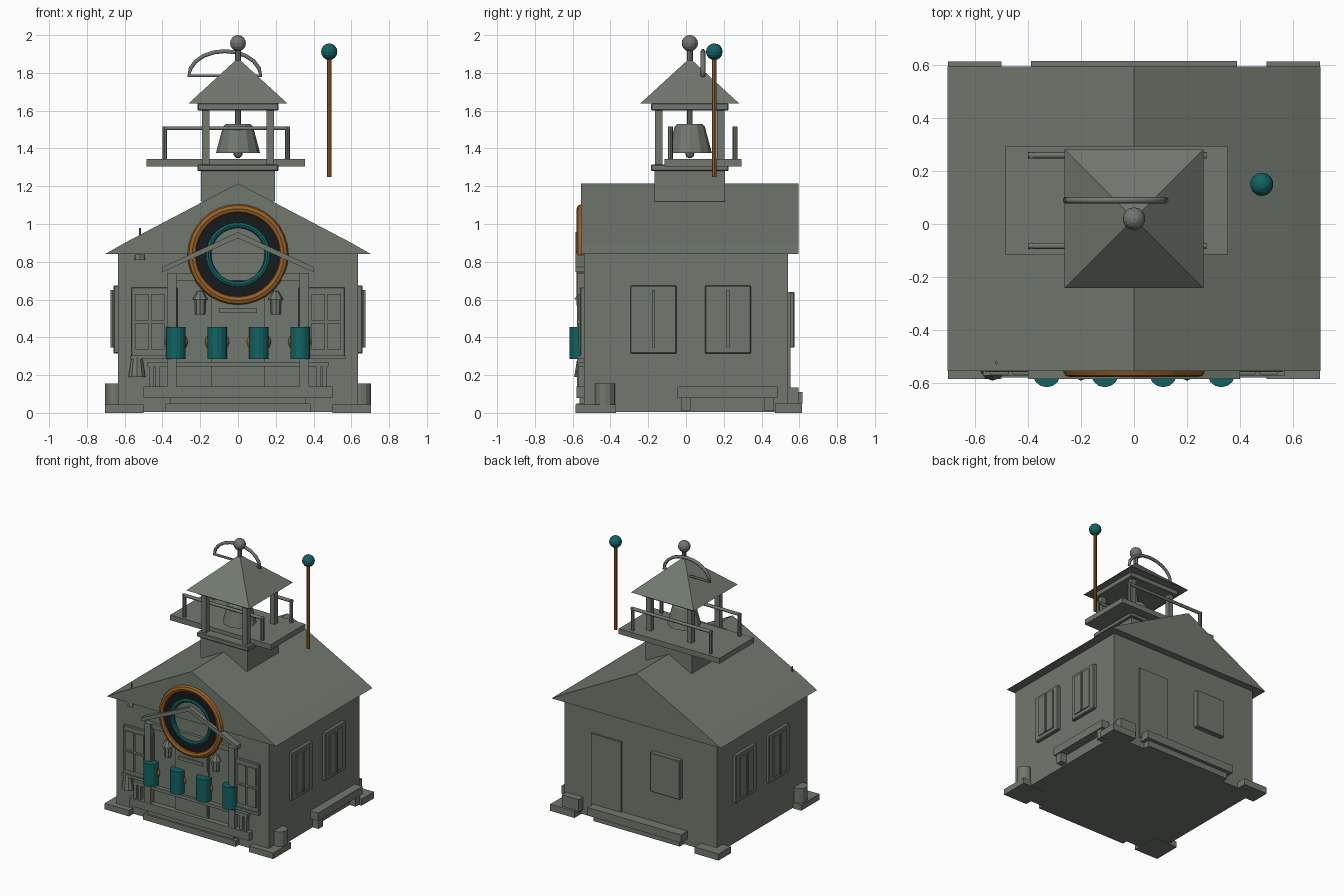
import bpy, bmesh, math
from mathutils import Vector, Matrix

if "Cube" in bpy.data.objects:
    bpy.data.objects.remove(bpy.data.objects["Cube"])


def mat(name, rgb):
    m = bpy.data.materials.new(name)
    m.diffuse_color = (*rgb, 1)
    m.use_nodes = True
    m.node_tree.nodes["Principled BSDF"].inputs["Base Color"].default_value = m.diffuse_color
    return m


STONE = mat("grey_green", (0.165, 0.19, 0.157))
METAL = mat("neutral_grey", (0.17, 0.18, 0.168))
TEAL = mat("teal", (0.006, 0.125, 0.125))
ORANGE = mat("orange_brown", (0.32, 0.12, 0.02))
BLACK = mat("black", (0.008, 0.011, 0.011))


def finish(name, bm, m, smooth=False):
    bmesh.ops.recalc_face_normals(bm, faces=bm.faces[:])
    me = bpy.data.meshes.new(name)
    bm.to_mesh(me)
    bm.free()
    me.materials.append(m)
    for p in me.polygons:
        p.use_smooth = smooth
    ob = bpy.data.objects.new(name, me)
    bpy.context.collection.objects.link(ob)
    return ob


def box(name, x, y, z, m=STONE, bevel=0):
    bm = bmesh.new()
    c = Vector(((x[0]+x[1])/2, (y[0]+y[1])/2, (z[0]+z[1])/2))
    s = (abs(x[1]-x[0]), abs(y[1]-y[0]), abs(z[1]-z[0]), 1)
    bmesh.ops.create_cube(bm, size=1, matrix=Matrix.Translation(c) @ Matrix.Diagonal(s))
    ob = finish(name, bm, m)
    if bevel:
        b = ob.modifiers.new("bevel", 'BEVEL')
        b.width, b.segments = bevel, 1
    return ob


def cone(name, x, y, z0, z1, r0, r1, m=STONE, n=12, turn=0):
    bm = bmesh.new()
    bmesh.ops.create_cone(bm, cap_ends=True, segments=n, radius1=r0, radius2=r1, depth=z1-z0,
                          matrix=Matrix.Translation((x, y, (z0+z1)/2)) @ Matrix.Rotation(turn, 4, 'Z'))
    return finish(name, bm, m)


def ball(name, c, r, m, scale=(1, 1, 1), u=14, v=8):
    bm = bmesh.new()
    bmesh.ops.create_uvsphere(bm, u_segments=u, v_segments=v, radius=r,
                              matrix=Matrix.Translation(c) @ Matrix.Diagonal((*scale, 1)))
    return finish(name, bm, m)


def prism(name, pts, y0, y1, m=STONE):
    # Extrude an XZ profile along y
    bm = bmesh.new()
    f = bm.faces.new([bm.verts.new((x, y0, z)) for x, z in pts])
    g = bmesh.ops.extrude_face_region(bm, geom=[f])
    bmesh.ops.translate(bm, vec=(0, y1-y0, 0),
                        verts=[v for v in g["geom"] if isinstance(v, bmesh.types.BMVert)])
    return finish(name, bm, m)


def ring(name, c, profile, m, n=32):
    # Revolve a closed (radius, y) profile around the y axis
    bm = bmesh.new()
    k = len(profile)
    vs = [[bm.verts.new((c[0]+r*math.cos(a), c[1]+y, c[2]+r*math.sin(a))) for r, y in profile]
          for a in (2*math.pi*i/n for i in range(n))]
    for i in range(n):
        for j in range(k):
            bm.faces.new((vs[i][j], vs[(i+1) % n][j], vs[(i+1) % n][(j+1) % k], vs[i][(j+1) % k]))
    return finish(name, bm, m)


def circle(R, r, n=8):
    return [(R+r*math.cos(2*math.pi*i/n), r*math.sin(2*math.pi*i/n)) for i in range(n)]


def tube(name, pts, r, m=STONE, closed=False):
    cu = bpy.data.curves.new(name, 'CURVE')
    cu.dimensions, cu.bevel_depth, cu.bevel_resolution = '3D', r, 1
    cu.use_fill_caps = True
    s = cu.splines.new('POLY')
    s.points.add(len(pts)-1)
    for p, q in zip(s.points, pts):
        p.co = (*q, 1)
    s.use_cyclic_u = closed
    cu.materials.append(m)
    ob = bpy.data.objects.new(name, cu)
    bpy.context.collection.objects.link(ob)


# Main building and gable roof
box("walls", (-0.635, 0.635), (-0.54, 0.54), (0.005, 0.86))
prism("gable_roof", [(-0.705, 0.84), (0.705, 0.84), (0.6, 0.9), (0, 1.215), (-0.6, 0.9)], -0.555, 0.595)

# Corner plates and stubs
for s in (-1, 1):
    box("front_corner_plate", (s*0.5, s*0.703), (-0.585, -0.37), (0, 0.045))
    box("back_corner_plate", (s*0.5, s*0.703), (0.47, 0.615), (0, 0.05))
    cone("corner_stub", s*0.65, -0.428, 0.04, 0.155, 0.053, 0.053)
box("back_corner_box", (0.48, 0.62), (0.53, 0.595), (0.04, 0.135))

# Side windows
for s in (-1, 1):
    for y0, y1 in ((-0.295, -0.05), (0.1, 0.345)):
        box("side_window_frame", (s*0.63, s*0.66), (y0, y1), (0.315, 0.675), bevel=0.005)
        box("side_window_pane", (s*0.655, s*0.667), (y0+0.045, y1-0.045), (0.345, 0.65))
        ym = (y0+y1)/2
        box("side_window_bar", (s*0.66, s*0.675), (ym-0.008, ym+0.008), (0.345, 0.65))

# Right side bench
box("side_bench_seat", (0.63, 0.70), (-0.045, 0.485), (0.08, 0.14))
for y in (0.0, 0.44):
    box("side_bench_leg", (0.64, 0.69), (y-0.025, y+0.025), (0.01, 0.08))

# Back door, window and step
box("back_door", (0.155, 0.407), (0.535, 0.552), (0.08, 0.64))
box("back_window", (-0.35, -0.1), (0.535, 0.575), (0.345, 0.64), bevel=0.005)
box("back_step", (-0.39, 0.39), (0.535, 0.617), (0.05, 0.11))
box("back_step_base", (-0.36, 0.36), (0.535, 0.59), (0.005, 0.05))

# Front steps
box("front_step_top", (-0.5, 0.5), (-0.58, -0.53), (0.08, 0.14))
box("front_step_middle", (-0.36, 0.36), (-0.565, -0.53), (0.05, 0.08))
box("front_step_low", (-0.385, 0.385), (-0.58, -0.53), (0.005, 0.05))

# Front door with panels
box("front_door", (-0.14, 0.14), (-0.552, -0.53), (0.14, 0.66))
box("door_lower_panel", (-0.13, 0.13), (-0.558, -0.54), (0.15, 0.245))
box("door_upper_panel", (-0.13, 0.13), (-0.558, -0.54), (0.49, 0.64))
box("door_plaque", (-0.1, 0.1), (-0.568, -0.54), (0.53, 0.555))

# Front windows, lanterns and portico columns
for s in (-1, 1):
    box("front_window_frame", (s*0.32, s*0.565), (-0.56, -0.53), (0.30, 0.665), bevel=0.005)
    for i in range(2):
        for j in range(2):
            x, z = 0.39+i*0.085, 0.335+j*0.155
            box("front_window_pane", (s*x, s*(x+0.07)), (-0.568, -0.54), (z, z+0.14))
    box("front_window_sill", (s*0.3, s*0.57), (-0.572, -0.53), (0.285, 0.305))
    cone("lantern_body", s*0.2, -0.55, 0.52, 0.6, 0.026, 0.03, n=8)
    cone("lantern_cap", s*0.2, -0.55, 0.6, 0.645, 0.042, 0.015, n=8)
    box("portico_column", (s*0.325, s*0.375), (-0.578, -0.53), (0.11, 0.74))
    for x in (0.425, 0.46):
        box("porch_post", (s*x-0.012, s*x+0.012), (-0.57, -0.54), (0.14, 0.25))
box("porch_rail", (-0.48, 0.48), (-0.57, -0.54), (0.245, 0.27))
cone("planter", -0.535, -0.545, 0.19, 0.295, 0.047, 0.03, n=10)

# Portico beam and gable
box("portico_beam", (-0.36, 0.36), (-0.562, -0.53), (0.70, 0.74))
prism("portico_gable", [(-0.4, 0.745), (0, 0.925), (0.4, 0.745), (0.4, 0.772), (0, 0.957), (-0.4, 0.772)],
      -0.586, -0.53)

# Round emblem on the gable
C = (0, -0.555, 0.838)
ring("outer_ring", C, circle(0.243, 0.024), ORANGE)
ring("dark_band", C, [(0.165, -0.008), (0.24, -0.008), (0.24, 0.015), (0.165, 0.015)], BLACK)
ring("inner_ring", C, circle(0.157, 0.016), TEAL)

# Row of drums on the front
for x in (-0.33, -0.11, 0.11, 0.33):
    cone("drum", x, -0.564, 0.285, 0.455, 0.053, 0.053, TEAL, 14)
    ball("drum_hub", (x, -0.55, 0.375), 0.066, ORANGE, (1, 0.5, 0.8), 8, 6)

# Small hanging lamp under the eave
cone("eave_lamp", -0.52, -0.525, 0.81, 0.838, 0.034, 0.03, n=8)
cone("eave_lamp_rod", -0.52, -0.525, 0.83, 0.98, 0.006, 0.006, n=6)

# Bell tower
Y = 0.02
box("tower_base", (-0.195, 0.195), (Y-0.187, Y+0.187), (1.12, 1.285))
box("tower_sill", (-0.215, 0.215), (Y-0.205, Y+0.205), (1.28, 1.315), bevel=0.005)
box("tower_top_plate", (-0.215, 0.215), (Y-0.205, Y+0.205), (1.6, 1.64), bevel=0.005)
for sx in (-1, 1):
    for sy in (-1, 1):
        box("tower_post", (sx*0.152, sx*0.19), (Y+sy*0.145, Y+sy*0.183), (1.31, 1.61))
cone("tower_roof", 0, Y, 1.638, 1.875, 0.262*math.sqrt(2), 0.005, n=4, turn=math.pi/4)
cone("finial_stem", 0, Y, 1.86, 1.93, 0.016, 0.016, METAL, 8)
ball("finial_ball", (0, Y, 1.957), 0.043, METAL)

# Bell
cone("bell_body", 0, Y, 1.375, 1.515, 0.117, 0.08)
cone("bell_crown", 0, Y, 1.515, 1.53, 0.08, 0.065)
cone("bell_hanger", 0, Y, 1.53, 1.61, 0.015, 0.015, n=8)
ball("bell_clapper", (0, Y, 1.372), 0.024, STONE, u=8, v=6)

# Balcony and railings
box("balcony_floor", (-0.485, 0.355), (-0.115, 0.295), (1.305, 1.345))
for y in (-0.083, 0.26):
    for x in (-0.388, 0.262):
        cone("railing_post", x, y, 1.34, 1.515, 0.013, 0.013, n=8)
    tube("railing_bar", [(-0.4, y, 1.507), (0.274, y, 1.507)], 0.012)

# Arched handle beside the tower roof
arc = [(-0.07+0.19*math.cos(math.pi*i/10), 0.09, 1.785+0.13*math.sin(math.pi*i/10)) for i in range(11)]
tube("arched_handle", arc, 0.012, closed=True)

# Pole with ball
cone("pole", 0.483, 0.15, 1.25, 1.885, 0.012, 0.012, ORANGE, 8)
ball("pole_ball", (0.483, 0.15, 1.912), 0.044, TEAL)
